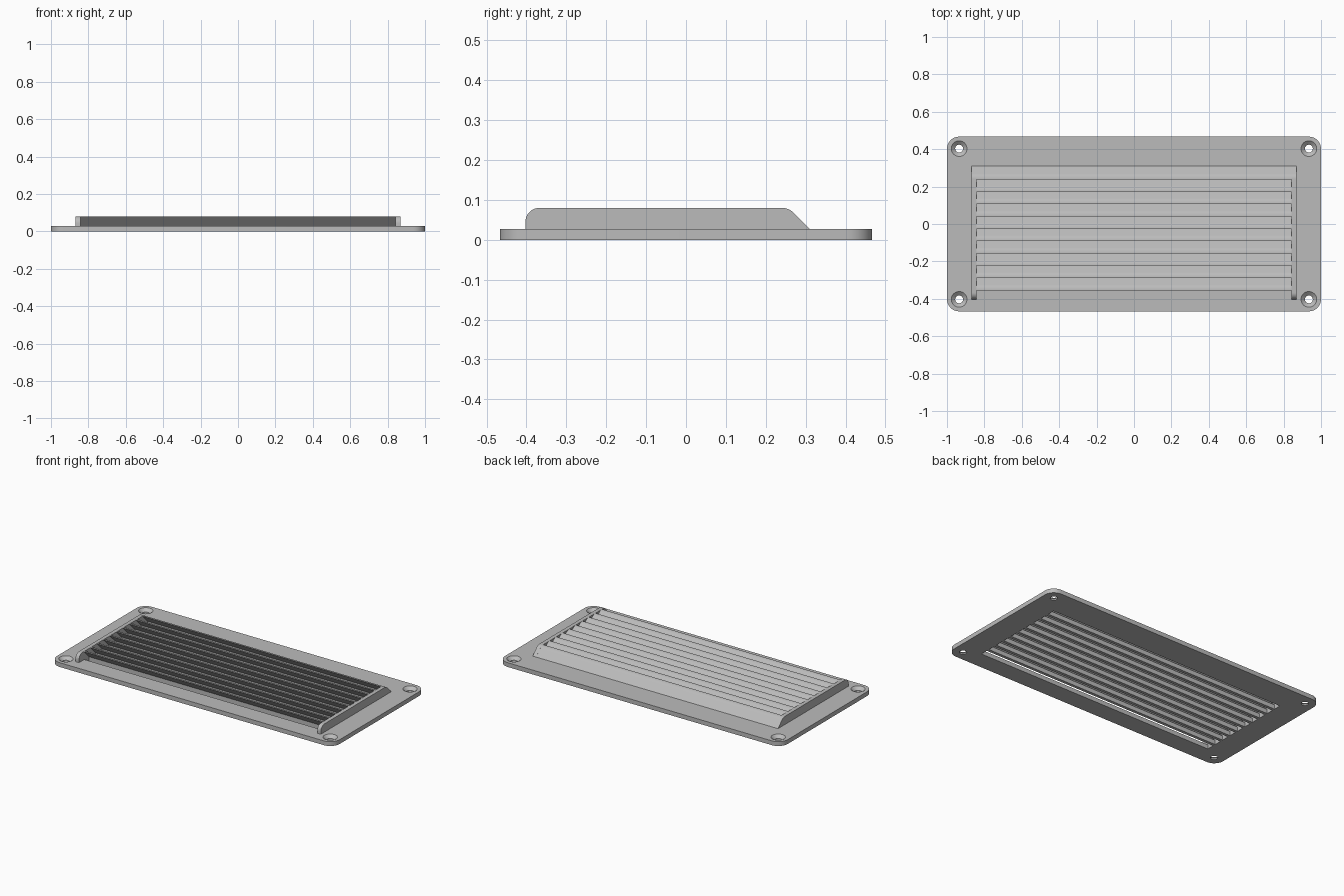
import bpy, bmesh, math
from mathutils import Vector

cube = bpy.data.objects.get("Cube")
if cube:
    bpy.data.objects.remove(cube, do_unlink=True)

HALF_X, HALF_Y, BASE, TOP = 1.0, 0.467, 0.0275, 0.08
INNER_X, OUTER_X = 0.843, 0.868
RISE = TOP - BASE
SLATS, PITCH, FIRST, THICK = 10, 0.0659, -0.355, 0.019
BACK = 0.31

grey = bpy.data.materials.new("satin_grey")
grey.use_nodes = True
grey.diffuse_color = (0.5, 0.5, 0.5, 1)
grey.node_tree.nodes["Principled BSDF"].inputs["Base Color"].default_value = grey.diffuse_color


def fillet(before, corner, after, t, steps=8):
    """Points of a circular arc that rounds a corner, t being the tangent length."""
    b, c, a = Vector(before), Vector(corner), Vector(after)
    d0, d1 = (b - c).normalized(), (a - c).normalized()
    s, e = c + d0 * t, c + d1 * t
    w = math.sin(d0.angle(d1) / 2)
    pts = []
    for i in range(steps + 1):
        u = i / steps
        k0, k1, k2 = (1 - u) ** 2, 2 * w * u * (1 - u), u * u
        pts.append(tuple((s * k0 + c * k1 + e * k2) / (k0 + k1 + k2)))
    return pts


def prism(bm, profile, direction, place):
    """Extrude a flat profile, mapped to space by place."""
    face = bm.faces.new([bm.verts.new(place(p)) for p in profile])
    new = bmesh.ops.extrude_face_region(bm, geom=[face])["geom"]
    bmesh.ops.translate(bm, vec=direction, verts=[g for g in new if isinstance(g, bmesh.types.BMVert)])


def finish(name, bm):
    bmesh.ops.recalc_face_normals(bm, faces=bm.faces)
    mesh = bpy.data.meshes.new(name)
    bm.to_mesh(mesh)
    bm.free()
    mesh.materials.append(grey)
    obj = bpy.data.objects.new(name, mesh)
    bpy.context.collection.objects.link(obj)
    return obj


def smooth(obj):
    bpy.ops.object.select_all(action="DESELECT")
    obj.select_set(True)
    bpy.context.view_layer.objects.active = obj
    bpy.ops.object.shade_smooth_by_angle(angle=math.radians(30))


def along_x(name, profile, x0, x1):
    bm = bmesh.new()
    prism(bm, profile, (x1 - x0, 0, 0), lambda p: (x0, p[0], p[1]))
    obj = finish(name, bm)
    smooth(obj)
    return obj


# Base plate with rounded corners
corners = [(-HALF_X, -HALF_Y), (HALF_X, -HALF_Y), (HALF_X, HALF_Y), (-HALF_X, HALF_Y)]
outline = []
for i in range(4):
    outline += fillet(corners[i - 1], corners[i], corners[(i + 1) % 4], 0.065)
bm = bmesh.new()
prism(bm, outline, (0, 0, BASE), lambda p: (p[0], p[1], 0))
plate = finish("base_plate", bm)

# Cutter: air slots and countersunk screw holes
bm = bmesh.new()
fronts = [FIRST + PITCH * i for i in range(SLATS)]
for f in fronts:
    y0, y1 = f + RISE + THICK - PITCH, f + RISE
    prism(bm, [(-INNER_X, y0), (INNER_X, y0), (INNER_X, y1), (-INNER_X, y1)],
          (0, 0, 0.1), lambda p: (p[0], p[1], -0.03))
hole = [(0.021, -0.03), (0.021, 0.009), (0.042, BASE), (0.042, 0.05)]
for sx in (-1, 1):
    for sy in (-1, 1):
        rings = []
        for r, z in hole:
            angles = [math.tau * k / 32 for k in range(32)]
            rings.append([bm.verts.new((sx * 0.935 + r * math.cos(a), sy * 0.403 + r * math.sin(a), z))
                          for a in angles])
        for low, high in zip(rings, rings[1:]):
            for k in range(32):
                j = (k + 1) % 32
                bm.faces.new((low[k], low[j], high[j], high[k]))
        bm.faces.new(rings[0][::-1])
        bm.faces.new(rings[-1])
cutter = finish("slot_cutter", bm)
cutter.hide_render = True
cut = plate.modifiers.new("openings", "BOOLEAN")
cut.operation, cut.solver, cut.object = "DIFFERENCE", "EXACT", cutter
bpy.context.view_layer.objects.active = plate
bpy.ops.object.modifier_apply(modifier=cut.name)
bpy.data.objects.remove(cutter, do_unlink=True)
smooth(plate)

# Slanted louvre slats, leaning forward with a rounded upper back edge
for i, f in enumerate(fronts):
    low_front, low_back = (f + RISE, BASE), (f + RISE + THICK, BASE)
    tip, crest = (f, TOP), (f + THICK, TOP)
    profile = [low_front, low_back] + fillet(low_back, crest, tip, 0.0175) + [tip]
    along_x(f"slat_{i + 1}", profile, -INNER_X, INNER_X)

# Side cheeks closing the slat ends
foot_front, foot_back = (-0.403, BASE), (BACK, BASE)
top_front, top_back = (-0.403, TOP), (BACK - RISE, TOP)
cheek = [foot_front, foot_back]
cheek += fillet(foot_back, top_back, top_front, 0.0175)
cheek += fillet(top_back, top_front, foot_front, 0.036)
along_x("left_cheek", cheek, INNER_X, OUTER_X)
along_x("right_cheek", cheek, -OUTER_X, -INNER_X)
